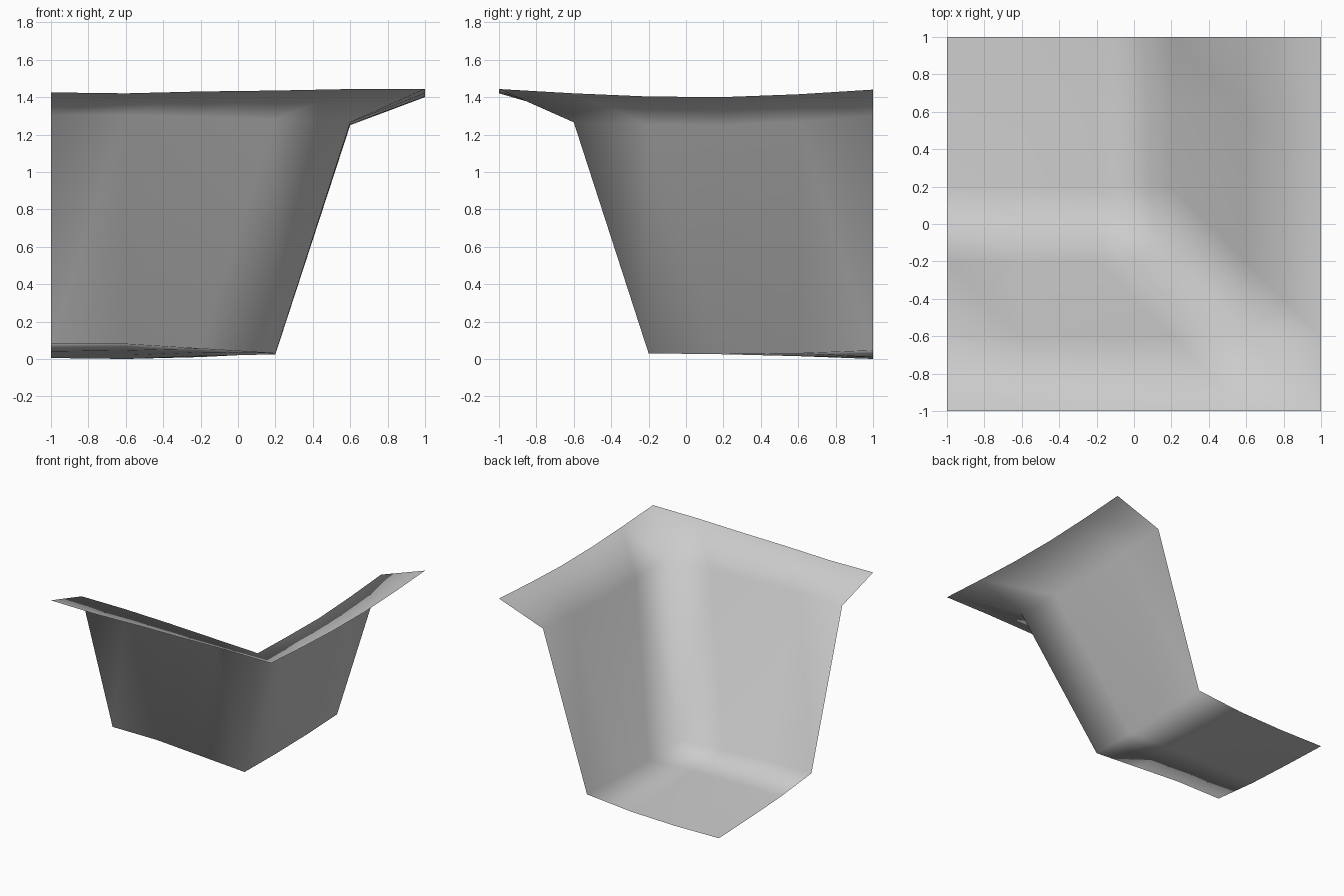
import bpy
import bmesh

if "Cube" in bpy.data.objects:
    bpy.data.objects.remove(bpy.data.objects["Cube"])

# Ground heights on an even 6 x 6 grid: rows run front to back, columns left to right
STEP = 0.4
HEIGHTS = [
    (1.425, 1.42, 1.43, 1.435, 1.443, 1.443),   # upper rim
    (1.305, 1.305, 1.295, 1.28, 1.265, 1.42),   # cliff lip
    (0.08, 0.08, 0.055, 0.03, 1.255, 1.403),    # cliff foot
    (0.04, 0.045, 0.035, 0.025, 1.25, 1.40),
    (0.02, 0.02, 0.015, 0.03, 1.27, 1.415),
    (0.005, 0.0, 0.01, 0.045, 1.30, 1.44),      # low floor
]

# Cliff corner sheet, every cell split along the mitre direction
bm = bmesh.new()
grid = [[bm.verts.new((-1 + STEP * i, -1 + STEP * j, z)) for i, z in enumerate(row)]
        for j, row in enumerate(HEIGHTS)]
for j in range(5):
    for i in range(5):
        a, b = grid[j][i], grid[j][i + 1]
        c, d = grid[j + 1][i + 1], grid[j + 1][i]
        bm.faces.new((a, b, d))
        bm.faces.new((b, c, d))
for face in bm.faces:
    face.smooth = True

mesh = bpy.data.meshes.new("cliff_corner")
bm.to_mesh(mesh)
bm.free()
cliff = bpy.data.objects.new("cliff_corner", mesh)
bpy.context.collection.objects.link(cliff)

# Let the large cliff faces dominate the shading
weighted = cliff.modifiers.new("area_normals", 'WEIGHTED_NORMAL')
weighted.mode = 'FACE_AREA'

# Plain stone grey
stone = bpy.data.materials.new("stone_grey")
stone.diffuse_color = (0.6, 0.6, 0.6, 1)
stone.use_nodes = True
stone.node_tree.nodes["Principled BSDF"].inputs["Base Color"].default_value = stone.diffuse_color
mesh.materials.append(stone)
